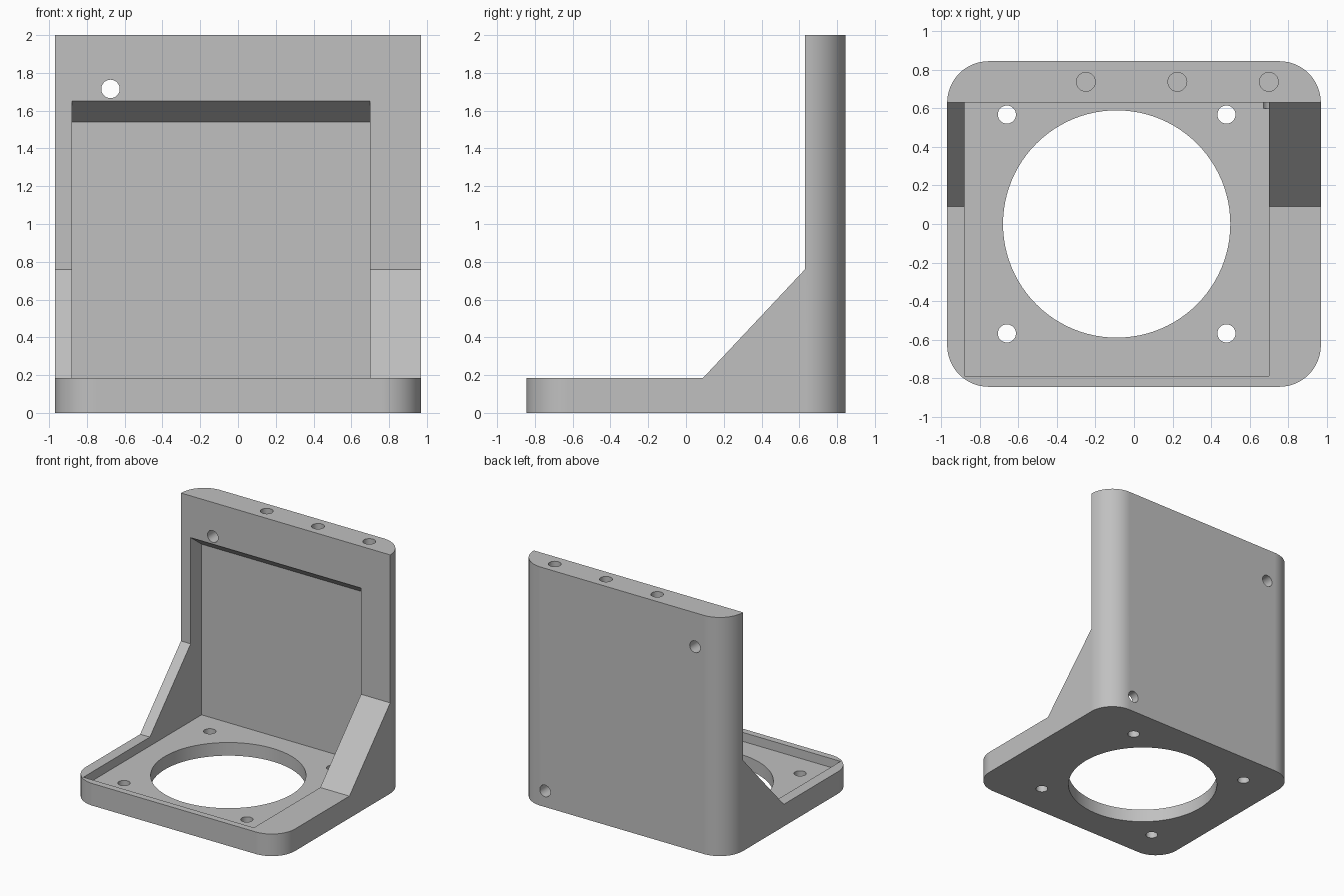
import bpy, bmesh, math
from mathutils import Vector, Matrix

if "Cube" in bpy.data.objects:
    bpy.data.objects.remove(bpy.data.objects["Cube"], do_unlink=True)

grey = bpy.data.materials.new("plain_grey")
grey.use_nodes = True
COLOUR = (0.53, 0.53, 0.53, 1)
grey.diffuse_color = COLOUR
grey.node_tree.nodes["Principled BSDF"].inputs["Base Color"].default_value = COLOUR

W, D, H = 0.97, 0.845, 2.0      # half width, half depth, height
WALL_Y, RADIUS = 0.63, 0.215    # front of the wall, corner radius


def prism(name, points, offset):
    """Solid made by sweeping a closed outline along an offset."""
    bm = bmesh.new()
    face = bm.faces.new([bm.verts.new(p) for p in points])
    swept = bmesh.ops.extrude_face_region(bm, geom=[face])["geom"]
    bmesh.ops.translate(bm, vec=Vector(offset),
                        verts=[v for v in swept if isinstance(v, bmesh.types.BMVert)])
    bmesh.ops.recalc_face_normals(bm, faces=bm.faces)
    return add(name, bm)


def add(name, bm):
    mesh = bpy.data.meshes.new(name)
    bm.to_mesh(mesh)
    bm.free()
    mesh.materials.append(grey)
    obj = bpy.data.objects.new(name, mesh)
    bpy.context.collection.objects.link(obj)
    return obj


def drill(start, end, radius, segments=32):
    """Round cutter between two points."""
    a, b = Vector(start), Vector(end)
    turn = (b - a).to_track_quat('Z', 'Y').to_matrix().to_4x4()
    bm = bmesh.new()
    bmesh.ops.create_cone(bm, cap_ends=True, segments=segments, radius1=radius,
                          radius2=radius, depth=(b - a).length,
                          matrix=Matrix.Translation((a + b) / 2) @ turn)
    return add("drill_cutter", bm)


def combine(target, tool, operation):
    """Apply a boolean and throw the tool away."""
    mod = target.modifiers.new("cut", 'BOOLEAN')
    mod.object, mod.operation, mod.solver = tool, operation, 'EXACT'
    graph = bpy.context.evaluated_depsgraph_get()
    mesh = bpy.data.meshes.new_from_object(target.evaluated_get(graph))
    target.modifiers.clear()
    target.data = mesh
    bpy.data.objects.remove(tool, do_unlink=True)


# Full-height block with rounded vertical corners
outline = []
for corner, (sx, sy) in enumerate([(1, 1), (-1, 1), (-1, -1), (1, -1)]):
    for step in range(17):
        a = math.radians(90) * (corner + step / 16)
        outline.append((sx * (W - RADIUS) + RADIUS * math.cos(a),
                        sy * (D - RADIUS) + RADIUS * math.sin(a), 0))
bracket = prism("motor_bracket", outline, (0, 0, H))

# Side profile: base plate, sloping gussets and upright wall
side = [(-1, -0.1), (1, -0.1), (1, 2.1), (WALL_Y, 2.1),
        (WALL_Y, 0.76), (0.09, 0.185), (-1, 0.185)]
combine(bracket, prism("side_profile", [(-1.1, y, z) for y, z in side], (2.2, 0, 0)),
        'INTERSECT')

# Recess in the base and wall, with a sloping ceiling
pocket = [(-0.79, 0.11), (0.775, 0.11), (0.775, 1.54), (0.6, 1.673), (-0.79, 1.673)]
combine(bracket, prism("recess_cutter", [(-0.88, y, z) for y, z in pocket], (1.58, 0, 0)),
        'DIFFERENCE')

# Large bore and four screw holes through the base
cx = -0.09
holes = [drill((cx, 0, -0.1), (cx, 0, 0.3), 0.59, 96)]
for sx in (-1, 1):
    for sy in (-1, 1):
        x, y = cx + sx * 0.57, sy * 0.568
        holes.append(drill((x, y, -0.1), (x, y, 0.3), 0.047))

# Blind holes in the top edge
for x in (-0.25, 0.225, 0.7):
    holes.append(drill((x, 0.738, 1.72), (x, 0.738, 2.1), 0.049))

# Two holes through the wall at opposite corners
for x, z in ((-0.675, 1.715), (0.715, 0.135)):
    holes.append(drill((x, 0.6, z), (x, 1, z), 0.049))

for hole in holes:
    combine(bracket, hole, 'DIFFERENCE')

# Smooth rounded surfaces, crisp edges
bpy.ops.object.select_all(action='DESELECT')
bracket.select_set(True)
bpy.context.view_layer.objects.active = bracket
bpy.ops.object.shade_smooth_by_angle(angle=math.radians(30))
weighted = bracket.modifiers.new("weighted_normals", 'WEIGHTED_NORMAL')
weighted.keep_sharp = True
